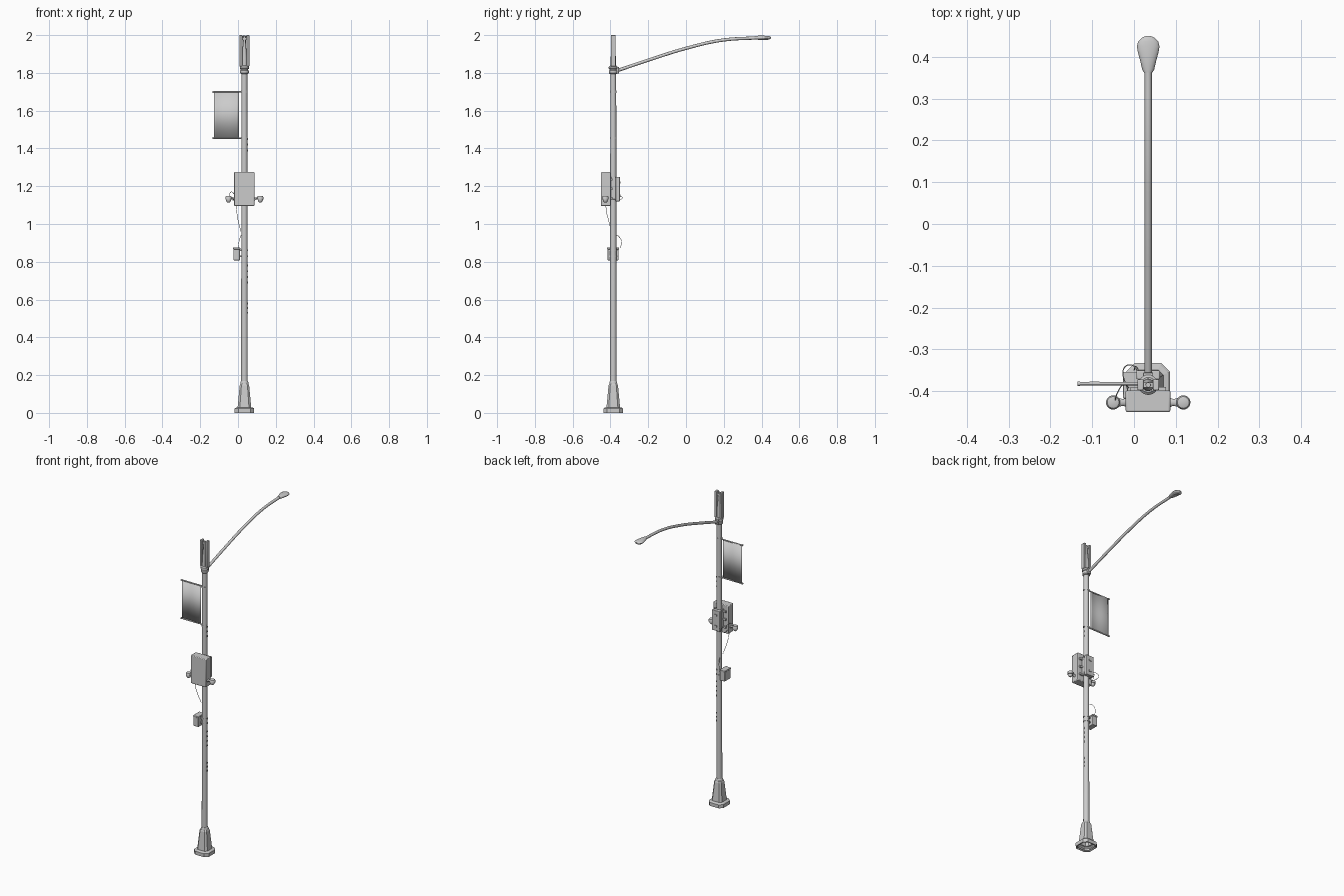
import bpy, bmesh, math
from mathutils import Vector

PX, PY = 0.034, -0.385   # pole axis


def finish(name, bm, smooth=True, bevel=0):
    bmesh.ops.recalc_face_normals(bm, faces=bm.faces)
    me = bpy.data.meshes.new(name)
    bm.to_mesh(me)
    bm.free()
    ob = bpy.data.objects.new(name, me)
    bpy.context.collection.objects.link(ob)
    if bevel:
        m = ob.modifiers.new("bevel", 'BEVEL')
        m.width, m.segments = bevel, 2
    if smooth:
        bpy.ops.object.select_all(action='DESELECT')
        ob.select_set(True)
        bpy.context.view_layer.objects.active = ob
        bpy.ops.object.shade_smooth_by_angle(angle=math.radians(35))
    return ob


def box(name, x, y, z, bevel=0.0):
    """Box from (min, max) pairs."""
    bm = bmesh.new()
    bmesh.ops.create_cube(bm, size=1)
    for v in bm.verts:
        v.co = [(r[0] + r[1]) / 2 + c * (r[1] - r[0]) for r, c in zip((x, y, z), v.co)]
    return finish(name, bm, bevel > 0, bevel)


def loft(name, rings, caps=(True, True), smooth=True):
    bm = bmesh.new()
    vs = [[bm.verts.new(p) for p in r] for r in rings]
    n = len(vs[0])
    for a, b in zip(vs, vs[1:]):
        for i in range(n):
            bm.faces.new((a[i], a[(i + 1) % n], b[(i + 1) % n], b[i]))
    if caps[0]:
        bm.faces.new(vs[0])
    if caps[1]:
        bm.faces.new(vs[-1])
    return finish(name, bm, smooth)


def turned(name, profile, x=PX, y=PY, n=24):
    """Turned part from (radius, z) pairs."""
    return loft(name, [[(x + r * math.cos(2 * math.pi * i / n), y + r * math.sin(2 * math.pi * i / n), z)
                        for i in range(n)] for r, z in profile])


def octagon(h, c, z):
    k = h - c
    return [(PX + a, PY + b, z) for a, b in ((h, -k), (h, k), (k, h), (-k, h), (-h, k), (-h, -k), (-k, -h), (k, -h))]


def tube(name, pts, r, res=3):
    cu = bpy.data.curves.new(name, 'CURVE')
    cu.dimensions, cu.bevel_depth, cu.bevel_resolution = '3D', r, res
    cu.use_fill_caps, cu.resolution_u = True, 10
    sp = cu.splines.new('BEZIER' if len(pts) > 2 else 'POLY')
    if len(pts) > 2:
        sp.bezier_points.add(len(pts) - 1)
        for b, p in zip(sp.bezier_points, pts):
            b.co = p
            b.handle_left_type = b.handle_right_type = 'AUTO'
    else:
        sp.points.add(1)
        for b, p in zip(sp.points, pts):
            b.co = (*p, 1)
    ob = bpy.data.objects.new(name, cu)
    bpy.context.collection.objects.link(ob)
    return ob


# Hollow chamfered base and pole
loft("base_shroud", [octagon(0.040, 0.012, 0.004), octagon(0.046, 0.018, 0.0), octagon(0.052, 0.020, 0.0),
                     octagon(0.052, 0.020, 0.022), octagon(0.047, 0.018, 0.027), octagon(0.036, 0.012, 0.029),
                     octagon(0.025, 0.009, 0.145), octagon(0.021, 0.009, 0.155)], (False, True), False)
turned("base_collar", [(0.021, 0.150), (0.021, 0.163), (0.018, 0.168)])
turned("pole", [(0.0175, 0.10), (0.0155, 1.83)])

# Pole top: collar, tapered core and two antenna panels
turned("arm_collar", [(0.019, 1.795), (0.023, 1.80), (0.023, 1.812), (0.020, 1.814), (0.020, 1.820),
                      (0.024, 1.822), (0.024, 1.832), (0.018, 1.838)])
turned("antenna_core", [(0.015, 1.83), (0.014, 1.88), (0.007, 1.96), (0.006, 1.995)])
for s in (-1, 1):
    a, b = sorted((PX + s * 0.011, PX + s * 0.026))
    box("antenna_panel", (a, b), (PY - 0.013, PY + 0.013), (1.834, 2.0), 0.003)
for z in (1.855, 1.975):
    box("antenna_crossbar", (PX - 0.014, PX + 0.014), (PY - 0.006, PY + 0.006), (z, z + 0.012))

# Curved arm and teardrop lamp head
box("arm_bracket", (PX - 0.012, PX + 0.012), (PY + 0.012, PY + 0.030), (1.797, 1.832), 0.002)
tube("lamp_arm", [(PX, -0.37, 1.810), (PX, -0.18, 1.874), (PX, 0.0, 1.930), (PX, 0.19, 1.973), (PX, 0.385, 1.986)],
     0.0085, 4)
head = [(0.362, 0.010, 1.986, 0.009), (0.370, 0.0145, 1.986, 0.010), (0.390, 0.019, 1.986, 0.011),
        (0.410, 0.0245, 1.986, 0.011), (0.425, 0.027, 1.986, 0.010), (0.437, 0.024, 1.986, 0.009),
        (0.446, 0.015, 1.986, 0.007), (0.450, 0.005, 1.986, 0.004)]
loft("lamp_head", [[(PX + w * math.cos(2 * math.pi * i / 24), y, z + h * math.sin(2 * math.pi * i / 24))
                    for i in range(24)] for y, w, z, h in head])
turned("lamp_lens", [(0.010, 1.980), (0.016, 1.976), (0.013, 1.973)], PX, 0.418)

# Banner with two rods
bm = bmesh.new()
cols = []
for i in range(13):
    t = i / 12
    x, y = -0.128 + 0.133 * t, -0.382 + 0.003 * math.sin(math.pi * 2 * t)
    cols.append([bm.verts.new((x, y, 1.455)), bm.verts.new((x, y, 1.70))])
for a, b in zip(cols, cols[1:]):
    bm.faces.new((a[0], b[0], b[1], a[1]))
banner = finish("banner", bm)
banner.modifiers.new("thickness", 'SOLIDIFY').thickness = 0.002
for z in (1.455, 1.70):
    tube("banner_rod", [(-0.132, -0.382, z), (PX, -0.382, z)], 0.004)
    tube("banner_rod_tip", [(-0.135, -0.382, z), (-0.129, -0.382, z)], 0.0055)
    turned("banner_clamp", [(0.0175, z - 0.006), (0.0175, z + 0.006)])

# Main cabinet, rear cabinet and mounting rails
box("main_cabinet", (-0.020, 0.087), (-0.450, -0.398), (1.095, 1.275), 0.004)
box("cabinet_mount", (0.012, 0.056), (-0.400, -0.372), (1.13, 1.25), 0.002)
box("rear_cabinet", (0.006, 0.062), (-0.372, -0.350), (1.120, 1.250), 0.003)
for z in (1.13, 1.18, 1.23):
    box("cabinet_rail", (-0.008, 0.076), (-0.400, -0.390), (z, z + 0.012))
for z in (1.15, 1.22):
    box("rear_cabinet_latch", (0.026, 0.042), (-0.351, -0.346), (z - 0.006, z + 0.006))

# Side cameras: tapered arm and dome
for s in (-1, 1):
    cx = PX + s * 0.084
    def ring(d, w, h, z):
        return [(PX + s * d, -0.427 + w * math.cos(math.pi * i / 8), z + h * math.sin(math.pi * i / 8))
                for i in range(16)]
    loft("camera_arm", [ring(0.050, 0.012, 0.009, 1.130), ring(0.060, 0.008, 0.006, 1.135),
                        ring(0.082, 0.013, 0.006, 1.140)])
    turned("camera_body", [(0.008, 1.149), (0.014, 1.147), (0.017, 1.142), (0.017, 1.130), (0.014, 1.129)],
           cx, -0.427)
    turned("camera_dome", [(0.0135, 1.132), (0.013, 1.124), (0.010, 1.117), (0.005, 1.113)], cx, -0.427)

# Lower box with its pole straps
box("lower_box", (-0.024, 0.010), (-0.415, -0.357), (0.808, 0.870), 0.002)
box("lower_box_lid", (-0.026, 0.012), (-0.418, -0.354), (0.866, 0.876), 0.002)
for z in (0.830, 0.860):
    box("lower_box_bracket", (0.006, 0.026), (-0.395, -0.375), (z - 0.004, z + 0.004))
    turned("pole_strap", [(0.0185, z - 0.004), (0.0185, z + 0.004)])

# Cables
tube("hanging_cable", [(-0.010, -0.425, 1.10), (-0.006, -0.420, 1.06), (0.000, -0.410, 1.02), (0.016, -0.395, 0.96)],
     0.0013, 2)
tube("box_cable", [(0.020, -0.372, 0.945), (0.012, -0.352, 0.93), (0.004, -0.341, 0.90), (0.0, -0.350, 0.872)],
     0.0013, 2)
tube("camera_cable", [(-0.045, -0.422, 1.147), (-0.040, -0.405, 1.168), (-0.026, -0.385, 1.165), (-0.012, -0.392, 1.145)],
     0.0013, 2)
tube("rear_cable", [(0.010, -0.355, 1.15), (-0.004, -0.338, 1.142), (-0.024, -0.345, 1.13), (-0.015, -0.398, 1.12)],
     0.0013, 2)

# Small studs on the side of the pole
for z in (0.53, 0.555, 0.58, 0.69, 0.72, 0.75, 0.78, 1.39, 1.42, 1.45):
    box("pole_stud", (PX + 0.014, PX + 0.019), (PY - 0.004, PY + 0.004), (z - 0.005, z + 0.005))
